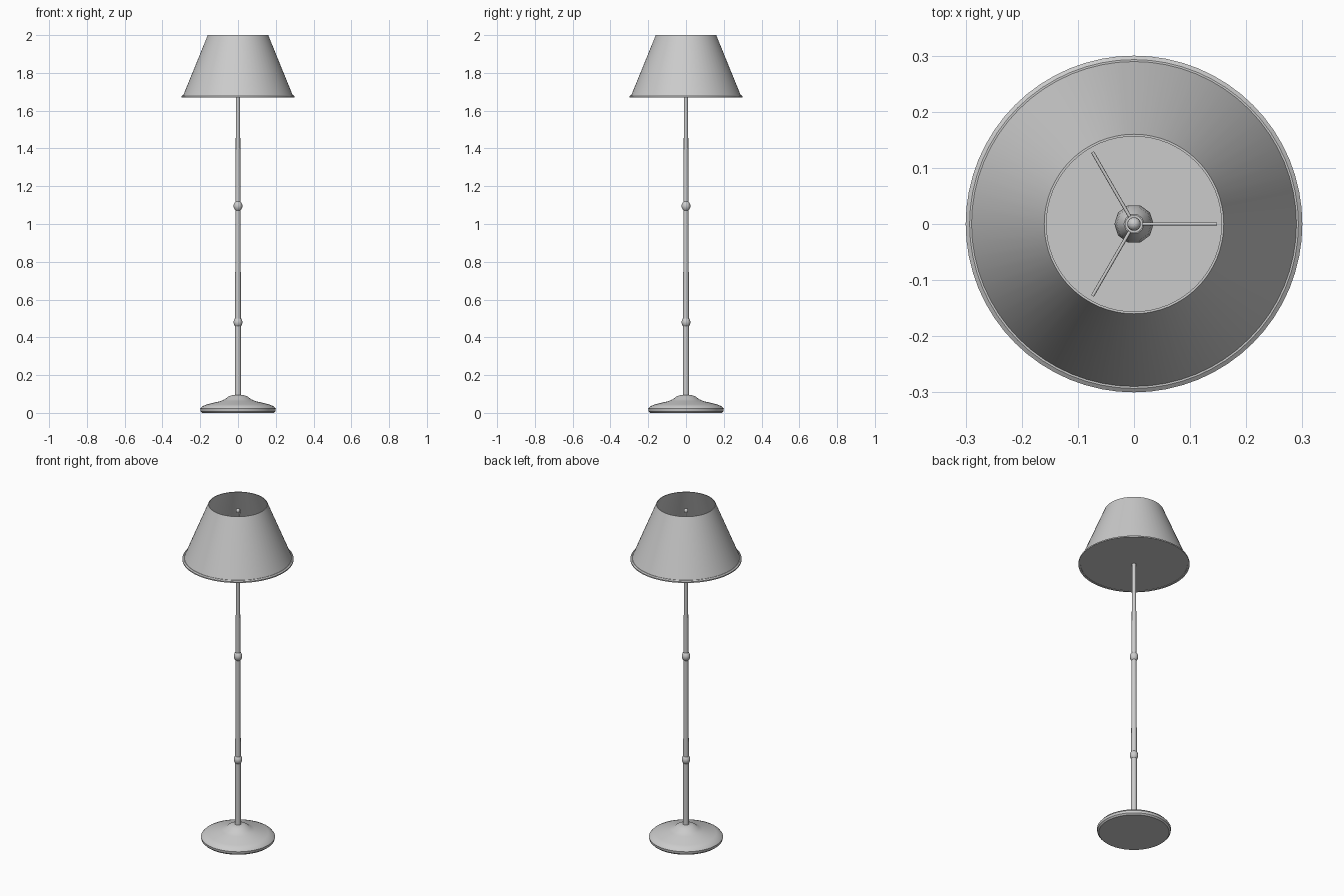
import bpy, bmesh, math

if "Cube" in bpy.data.objects:
    bpy.data.objects.remove(bpy.data.objects["Cube"])


def lathe(name, profile, sides=48, closed=False, angle=35):
    """Spin a (radius, z) profile around the z axis."""
    bm = bmesh.new()
    rings = []
    for r, z in profile:
        if r < 1e-6:
            rings.append([bm.verts.new((0, 0, z))])
        else:
            rings.append([bm.verts.new((r * math.cos(2 * math.pi * i / sides),
                                        r * math.sin(2 * math.pi * i / sides), z))
                          for i in range(sides)])
    pairs = list(zip(rings, rings[1:]))
    if closed:
        pairs.append((rings[-1], rings[0]))
    for a, b in pairs:
        for i in range(sides):
            j = (i + 1) % sides
            if len(a) == 1:
                bm.faces.new((a[0], b[j], b[i]))
            elif len(b) == 1:
                bm.faces.new((a[i], a[j], b[0]))
            else:
                bm.faces.new((a[i], a[j], b[j], b[i]))
    bmesh.ops.recalc_face_normals(bm, faces=bm.faces)
    mesh = bpy.data.meshes.new(name)
    bm.to_mesh(mesh)
    bm.free()
    obj = bpy.data.objects.new(name, mesh)
    bpy.context.collection.objects.link(obj)
    bpy.ops.object.select_all(action='DESELECT')
    obj.select_set(True)
    bpy.context.view_layer.objects.active = obj
    bpy.ops.object.shade_smooth_by_angle(angle=math.radians(angle))
    return obj


# Weighted foot
lathe("base", [(0, 0), (0.19, 0), (0.198, 0.008), (0.2, 0.022), (0.19, 0.034),
               (0.165, 0.045), (0.09, 0.063), (0.068, 0.073), (0.05, 0.087),
               (0.035, 0.093), (0.018, 0.096), (0, 0.096)])

# Tapered pole
lathe("pole", [(0, 0.09), (0.017, 0.09), (0.011, 1.70), (0, 1.70)], sides=16)

# Decorative knuckles on the pole
for i, z in enumerate((0.48, 1.095)):
    lathe(f"pole_knuckle_{i + 1}",
          [(0.012, z - 0.024), (0.018, z - 0.018), (0.023, z - 0.006),
           (0.023, z + 0.006), (0.018, z + 0.018), (0.012, z + 0.024)], sides=16)

# Thin conical shade
lathe("shade", [(0.292, 1.676), (0.16, 2.0), (0.156, 2.0), (0.288, 1.676)],
      sides=64, closed=True)

# Flared lip around the bottom of the shade
lathe("shade_lip", [(0.288, 1.67), (0.3, 1.67), (0.3, 1.677), (0.293, 1.682),
                    (0.288, 1.682)], sides=64, closed=True)

# Diffuser disc closing the shade from below
lathe("diffuser", [(0, 1.672), (0.29, 1.672), (0.29, 1.677), (0, 1.677)], sides=64)

# Socket and bulb-shaped holder
lathe("bulb", [(0, 1.68), (0.018, 1.68), (0.018, 1.76), (0.028, 1.78), (0.035, 1.81),
               (0.031, 1.84), (0.018, 1.865), (0, 1.87)], sides=10)

# Stem and finial above the holder
lathe("stem", [(0, 1.86), (0.006, 1.86), (0.006, 1.96), (0, 1.96)], sides=12)
lathe("spoke_hub", [(0, 1.89), (0.016, 1.89), (0.016, 1.905), (0, 1.905)], sides=16)
lathe("finial", [(0.012 * math.sin(math.pi * k / 8), 1.962 - 0.012 * math.cos(math.pi * k / 8))
                 for k in range(9)], sides=16)

# Three support spokes
for k in range(3):
    a = k * 2 * math.pi / 3
    bpy.ops.mesh.primitive_cylinder_add(
        vertices=8, radius=0.003, depth=0.148,
        location=(0.074 * math.cos(a), 0.074 * math.sin(a), 1.897),
        rotation=(0, math.pi / 2, a))
    bpy.context.object.name = f"spoke_{k + 1}"
    bpy.ops.object.shade_smooth_by_angle(angle=math.radians(50))
